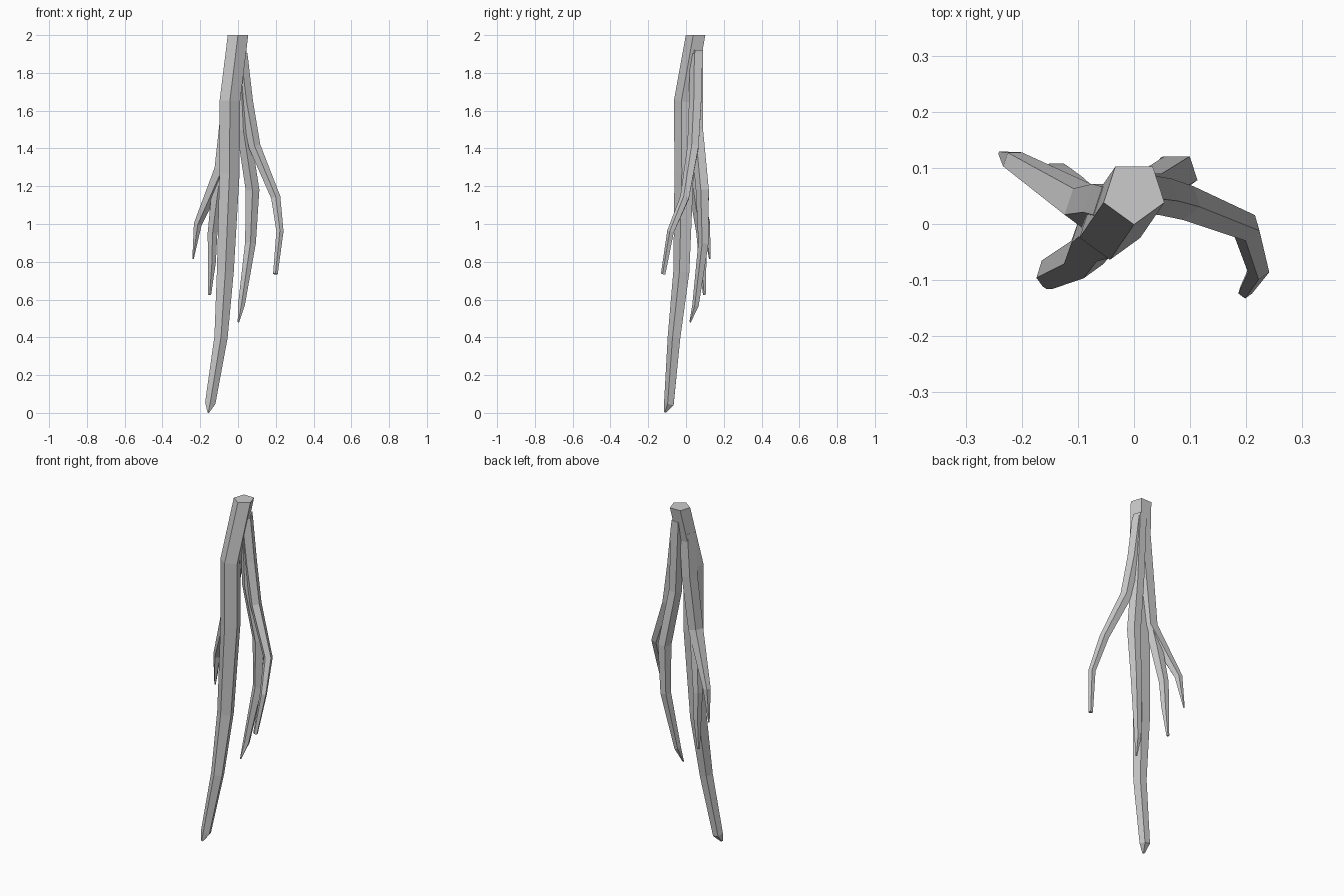
import bpy, bmesh, math
from mathutils import Vector


def root(name, pts, sides=5, flat_top=False):
    """Faceted tapering tube; pts are (x, y, z, radius) from the top down."""
    bm = bmesh.new()
    down = Vector((0, 0, -1))
    pos = [Vector(p[:3]) for p in pts]
    rings = []
    for i, p in enumerate(pts):
        t = Vector((0, 0, 0))
        if i > 0:
            t += (pos[i] - pos[i - 1]).normalized()
        if i < len(pts) - 1:
            t += (pos[i + 1] - pos[i]).normalized()
        if i == 0 and flat_top:
            t = down
        q = down.rotation_difference(t.normalized())
        ring = []
        for k in range(sides):
            a = -math.pi / 2 + 2 * math.pi * k / sides
            ring.append(bm.verts.new(pos[i] + q @ Vector((p[3] * math.cos(a), p[3] * math.sin(a), 0))))
        rings.append(ring)
    for a, b in zip(rings, rings[1:]):
        for k in range(sides):
            n = (k + 1) % sides
            bm.faces.new((a[k], a[n], b[n], b[k]))
    bm.faces.new(rings[0])
    bm.faces.new(rings[-1])
    bmesh.ops.recalc_face_normals(bm, faces=bm.faces)
    me = bpy.data.meshes.new(name)
    bm.to_mesh(me)
    bm.free()
    bpy.context.collection.objects.link(bpy.data.objects.new(name, me))


# Thick central root with a flat cut top
root("main_root", [(0, 0.056, 2, .057), (-0.043, -0.007, 1.65, .057), (-0.045, -0.005, 1.27, .056),
                   (-0.067, -0.02, 0.75, .047), (-0.09, -0.06, 0.4, .037),
                   (-0.147, -0.088, 0.05, .029), (-0.157, -0.11, 0.003, .006)], flat_top=True)

# Right side root curving forward
root("right_root", [(0.015, 0.056, 1.9, .037), (0.045, 0.052, 1.65, .036), (0.088, 0.04, 1.41, .033),
                    (0.2, -0.005, 1.14, .026), (0.222, -0.08, 0.96, .02), (0.198, -0.12, 0.735, .013)])

# Back right root hanging down behind
root("back_right_root", [(0.01, 0.06, 1.92, .037), (0.028, 0.06, 1.5, .037), (0.077, 0.09, 1.18, .038),
                         (0.066, 0.095, 0.9, .03), (0.018, 0.052, 0.57, .019), (0.002, 0.022, 0.48, .004)])

# Left root splaying outward and back
root("left_root", [(-0.03, 0.03, 1.85, .045), (-0.048, 0.035, 1.6, .045), (-0.085, 0.03, 1.29, .042),
                   (-0.213, 0.11, 1.0, .022), (-0.238, 0.126, 0.815, .004)])

# Small root branching under the left one
root("left_back_root", [(-0.085, 0.03, 1.32, .035), (-0.11, 0.055, 1.15, .034), (-0.135, 0.082, 0.95, .027),
                        (-0.138, 0.09, 0.8, .022), (-0.15, 0.098, 0.625, .008)])
